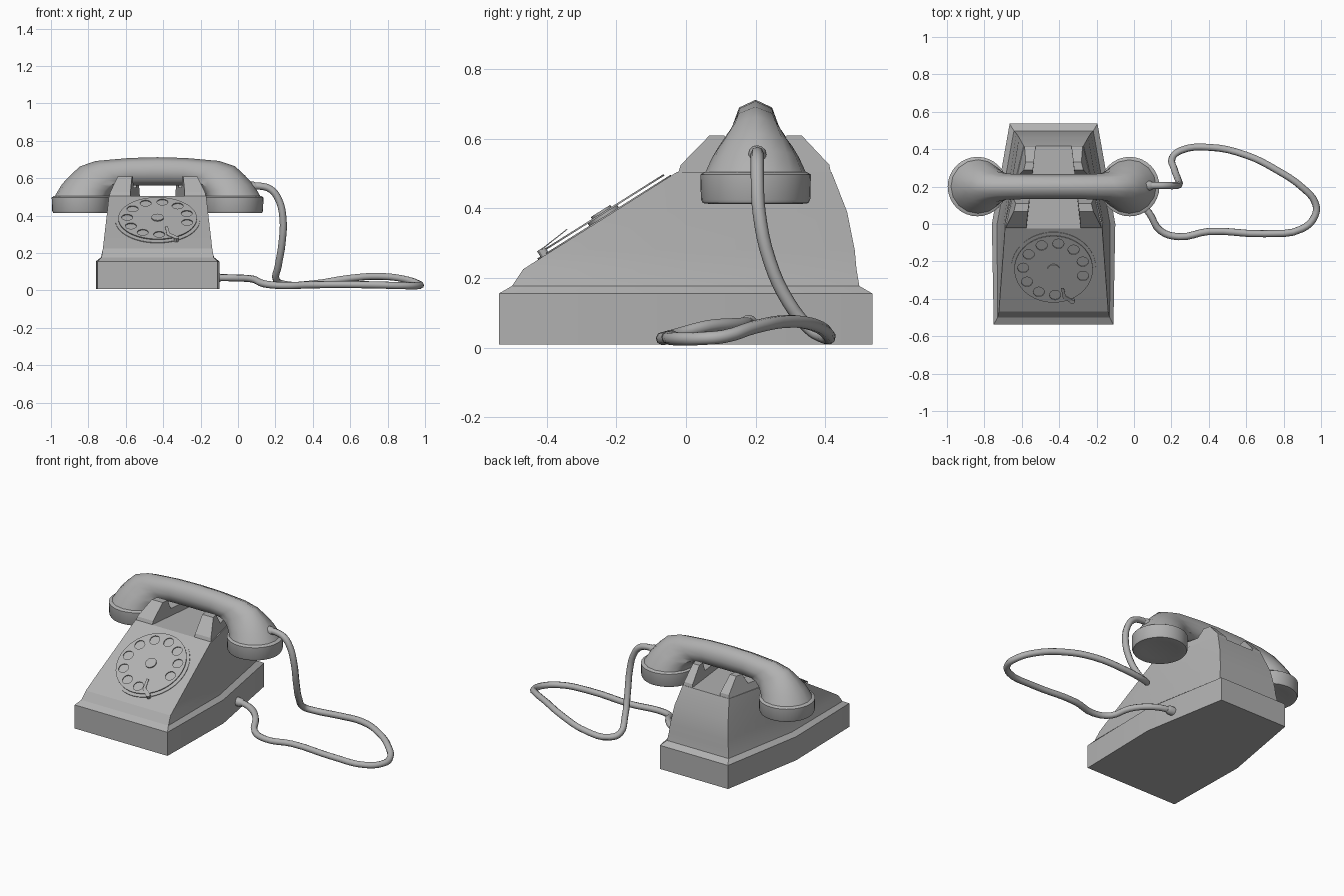
import bpy, bmesh
from math import sin, cos, pi, atan, radians
from mathutils import Matrix, Vector

if "Cube" in bpy.data.objects:
    bpy.data.objects.remove(bpy.data.objects["Cube"])

CX = -0.43      # centre line of the telephone
HY = 0.2        # handset line in y

# Dark grey for every part
dark_grey = bpy.data.materials.new("dark_grey")
dark_grey.diffuse_color = (0.44, 0.44, 0.44, 1)
dark_grey.use_nodes = True
dark_grey.node_tree.nodes["Principled BSDF"].inputs["Base Color"].default_value = dark_grey.diffuse_color


def finish(ob, smooth=None):
    ob.data.materials.append(dark_grey)
    bpy.ops.object.select_all(action='DESELECT')
    ob.select_set(True)
    bpy.context.view_layer.objects.active = ob
    if ob.type == 'CURVE':
        bpy.ops.object.convert(target='MESH')
        ob = bpy.context.view_layer.objects.active
    if smooth:
        bpy.ops.object.shade_smooth_by_angle(angle=radians(smooth))
    return ob


def loft(name, rings, smooth=None):
    """Skin a list of equal-length closed rings and cap both ends."""
    bm = bmesh.new()
    vs = [[bm.verts.new(p) for p in r] for r in rings]
    n = len(vs[0])
    for a, b in zip(vs, vs[1:]):
        for i in range(n):
            j = (i + 1) % n
            bm.faces.new((a[i], a[j], b[j], b[i]))
    bm.faces.new(vs[0][::-1])
    bm.faces.new(vs[-1])
    bmesh.ops.recalc_face_normals(bm, faces=bm.faces)
    me = bpy.data.meshes.new(name)
    bm.to_mesh(me)
    bm.free()
    ob = bpy.data.objects.new(name, me)
    bpy.context.collection.objects.link(ob)
    return finish(ob, smooth)


def circle(r, x=0, y=0, n=32):
    return [(x + r * cos(2 * pi * i / n), y + r * sin(2 * pi * i / n)) for i in range(n)]


def plate(name, outlines, thick, matrix):
    """Flat plate from 2D outlines; inner outlines become holes."""
    cu = bpy.data.curves.new(name, 'CURVE')
    cu.dimensions = '2D'
    cu.fill_mode = 'BOTH'
    cu.extrude = thick / 2
    for pts in outlines:
        sp = cu.splines.new('POLY')
        sp.points.add(len(pts) - 1)
        for p, q in zip(sp.points, pts):
            p.co = (q[0], q[1], 0, 1)
        sp.use_cyclic_u = True
    ob = bpy.data.objects.new(name, cu)
    bpy.context.collection.objects.link(ob)
    ob.matrix_world = matrix
    return finish(ob, 30)


# Body: six-sided rings (z, front y, front, middle and back half widths, back y)
levels = [(0.008, -0.538, 0.32, 0.33, 0.235, 0.536),
          (0.155, -0.538, 0.32, 0.33, 0.235, 0.536),
          (0.177, -0.50, 0.30, 0.302, 0.212, 0.498),
          (0.225, -0.468, 0.292, 0.288, 0.205, 0.490),
          (0.28, -0.382, 0.286, 0.278, 0.200, 0.485),
          (0.39, -0.207, 0.273, 0.267, 0.185, 0.463),
          (0.505, -0.025, 0.260, 0.260, 0.160, 0.418)]
loft("body", [[(CX - f, fy, z), (CX + f, fy, z), (CX + m, 0, z),
               (CX + b, by, z), (CX - b, by, z), (CX - m, 0, z)]
              for z, fy, f, m, b, by in levels], 20)

# Cradle: one saddle on each side, narrowing to the back and to the top
saddle = [(-0.025, 0.495), (-0.015, 0.525), (0.068, 0.61), (0.11, 0.61), (0.135, 0.55),
          (0.265, 0.55), (0.29, 0.61), (0.332, 0.61), (0.412, 0.525), (0.418, 0.495)]
for side, label in ((-1, "left"), (1, "right")):
    outer, inner = [], []
    for y, z in saddle:
        base = 0.26 - 0.24 * max(y, 0)
        lift = max(z - 0.505, 0)
        outer.append((CX + side * (base - 0.3 * lift), y, z))
        inner.append((CX + side * (base - 0.115 + 0.12 * max(y, 0)), y, z))
    loft("cradle_" + label, [outer, inner])

# Dial on the sloped front
tilt = Matrix.Translation((CX, -0.233, 0.372)) @ Matrix.Rotation(atan(0.628), 4, 'X')


def lifted(h):
    return tilt @ Matrix.Translation((0, 0, h))


holes = [circle(0.03, 0.163 * cos(a), 0.163 * sin(a), 16)
         for a in (radians(-15 + 32 * i) for i in range(10))]
plate("dial_plate", [circle(0.226, n=48)], 0.006, lifted(0.002))
plate("finger_wheel", [circle(0.21, n=48)] + holes, 0.005, lifted(0.015))
plate("dial_post", [circle(0.05, n=24)], 0.012, lifted(0.008))
plate("dial_hub", [circle(0.033, n=24)], 0.008, lifted(0.02))
hook = [(0.04, -0.11), (0.055, -0.11), (0.065, -0.165), (0.115, -0.20),
        (0.10, -0.217), (0.05, -0.18)]
plate("finger_stop", [hook], 0.003,
      lifted(0.042) @ Matrix.Rotation(radians(6), 4, 'X'))
plate("finger_stop_foot", [circle(0.013, 0.1, -0.203, 12)], 0.022, lifted(0.012))

# Handset grip: rings given by outer point, inner point and half depth
half = [((0.552, 0.50), (0.26, 0.50), 0.146), ((0.512, 0.567), (0.247, 0.525), 0.125),
        ((0.467, 0.615), (0.228, 0.543), 0.105), ((0.415, 0.663), (0.20, 0.555), 0.082),
        ((0.33, 0.692), (0.17, 0.56), 0.069), ((0.15, 0.708), (0.13, 0.56), 0.067)]
spans = half + [((0, 0.712), (0, 0.56), 0.067)] + \
    [((-a[0], a[1]), (-b[0], b[1]), d) for a, b, d in reversed(half)]
rings = []
for n, (a, b, d) in enumerate(spans):
    o, i = Vector((CX + a[0], HY, a[1])), Vector((CX + b[0], HY, b[1]))
    # round at the cups, eight-sided along the grip
    flat = 1 - (1 - cos(pi / 8)) * min(1, min(n, 12 - n) / 4)
    ring = []
    for k in range(16):
        t, s = 2 * pi * k / 16, flat if k % 2 else 1
        ring.append((o + i) / 2 + s * ((o - i) / 2 * cos(t) + Vector((0, d * sin(t), 0))))
    rings.append(ring)
loft("handset_grip", rings, 50)

# Earpiece and mouthpiece cups
cup = [(0.10, 0.42), (0.135, 0.413), (0.152, 0.415), (0.157, 0.425), (0.159, 0.497), (0.146, 0.505)]
for side, label in ((-1, "earpiece"), (1, "mouthpiece")):
    loft(label, [[(CX + side * 0.407 + x, HY + y, z) for x, y in circle(r)] for r, z in cup], 35)

# Cord from the mouthpiece round to the side of the base
path = [(0.05, 0.205, 0.555), (0.12, 0.205, 0.557), (0.175, 0.205, 0.54), (0.215, 0.205, 0.49),
        (0.24, 0.21, 0.39), (0.235, 0.24, 0.25), (0.215, 0.295, 0.13), (0.205, 0.355, 0.055),
        (0.25, 0.393, 0.032), (0.4, 0.41, 0.035), (0.6, 0.368, 0.065), (0.76, 0.29, 0.075),
        (0.9, 0.195, 0.058), (0.97, 0.11, 0.032), (0.968, 0.045, 0.026), (0.9, -0.025, 0.025),
        (0.7, -0.052, 0.03), (0.4, -0.04, 0.03), (0.24, -0.068, 0.026), (0.14, -0.035, 0.035),
        (0.08, 0.06, 0.06), (0.0, 0.14, 0.066), (-0.08, 0.175, 0.068), (-0.16, 0.18, 0.068)]
cu = bpy.data.curves.new("cord", 'CURVE')
cu.dimensions = '3D'
cu.bevel_depth = 0.019
cu.bevel_resolution = 2
cu.resolution_u = 4
cu.use_fill_caps = True
sp = cu.splines.new('BEZIER')
sp.bezier_points.add(len(path) - 1)
for p, q in zip(sp.bezier_points, path):
    p.co = q
    p.handle_left_type = p.handle_right_type = 'AUTO'
cord = bpy.data.objects.new("cord", cu)
bpy.context.collection.objects.link(cord)
finish(cord, 50)

# Cord sleeves where it enters the handset and the base
for name, x, y, z in (("handset_sleeve", 0.07, 0.205, 0.555), ("base_sleeve", -0.12, 0.18, 0.068)):
    loft(name, [[(x + dx, y + v, z + w) for v, w in circle(r, n=12)]
                for dx, r in ((-0.03, 0.026), (0.015, 0.026), (0.03, 0.018))], 40)
